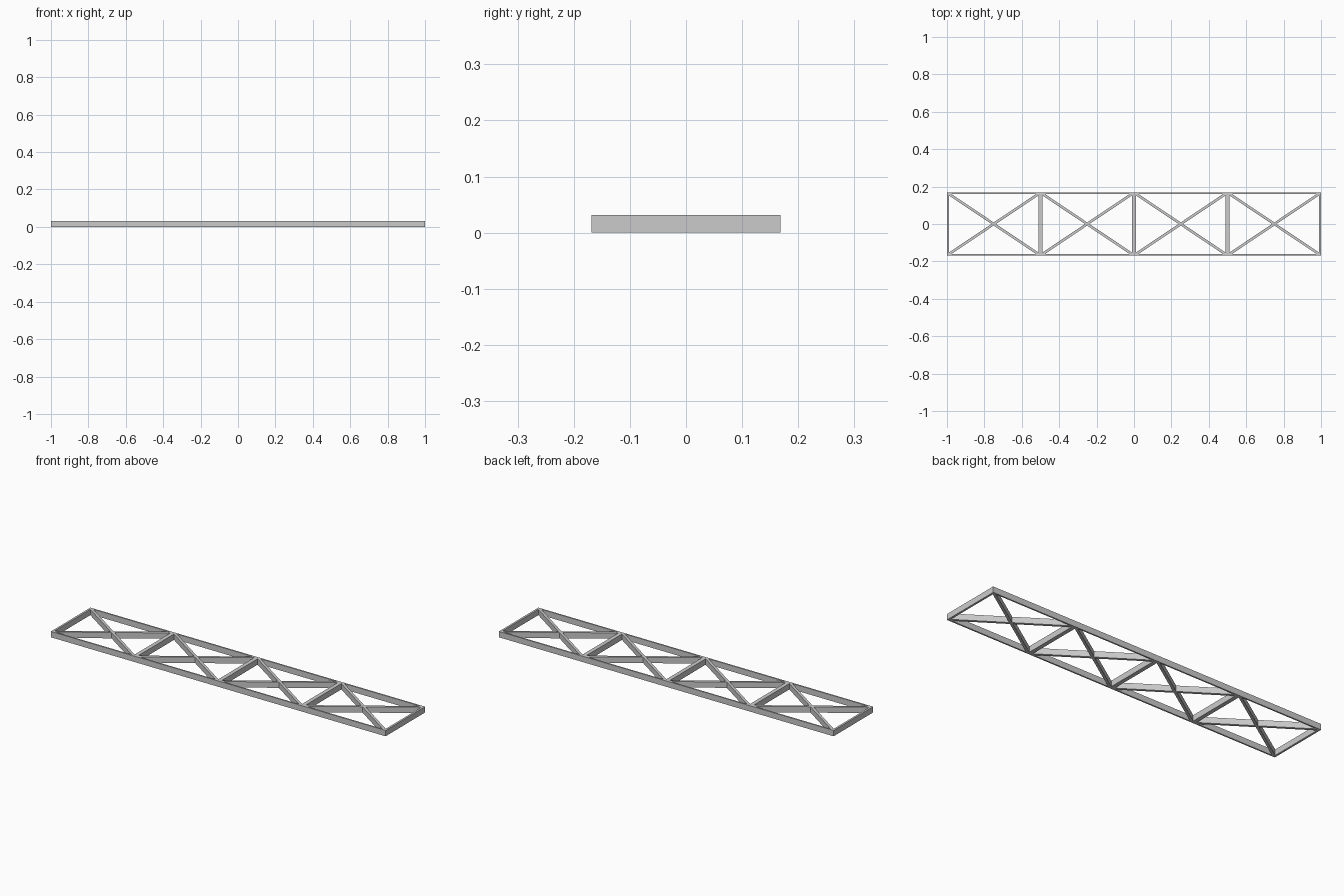
import bpy, math

if "Cube" in bpy.data.objects:
    bpy.data.objects.remove(bpy.data.objects["Cube"])

L, W, H = 2.0, 0.337, 0.0315   # overall size
RAIL, END, POST, DIAG = 0.008, 0.011, 0.022, 0.014
BAYS = 4
BAY = L / BAYS


def bar(name, x, y, length, width, angle=0.0):
    bpy.ops.mesh.primitive_cube_add(size=1, location=(x, y, H / 2), rotation=(0, 0, angle))
    ob = bpy.context.object
    ob.name = name
    ob.scale = (length, width, H)
    return ob


# Long side rails
for s in (-1, 1):
    bar("side_rail", 0, s * (W - RAIL) / 2, L, RAIL)

# End plates and cross members, fitted between the rails
inner = W - 2 * RAIL
for i in range(BAYS + 1):
    x = -L / 2 + i * BAY
    if i in (0, BAYS):
        s = -1 if i == 0 else 1
        bar("end_plate", x - s * END / 2, 0, END, inner)
    else:
        bar("cross_member", x, 0, POST, inner)

# Crossed diagonal braces in each bay
dx, dy = BAY - POST, inner
for i in range(BAYS):
    x = -L / 2 + (i + 0.5) * BAY
    for s in (-1, 1):
        bar("diagonal_brace", x, 0, math.hypot(dx, dy), DIAG, s * math.atan2(dy, dx))
